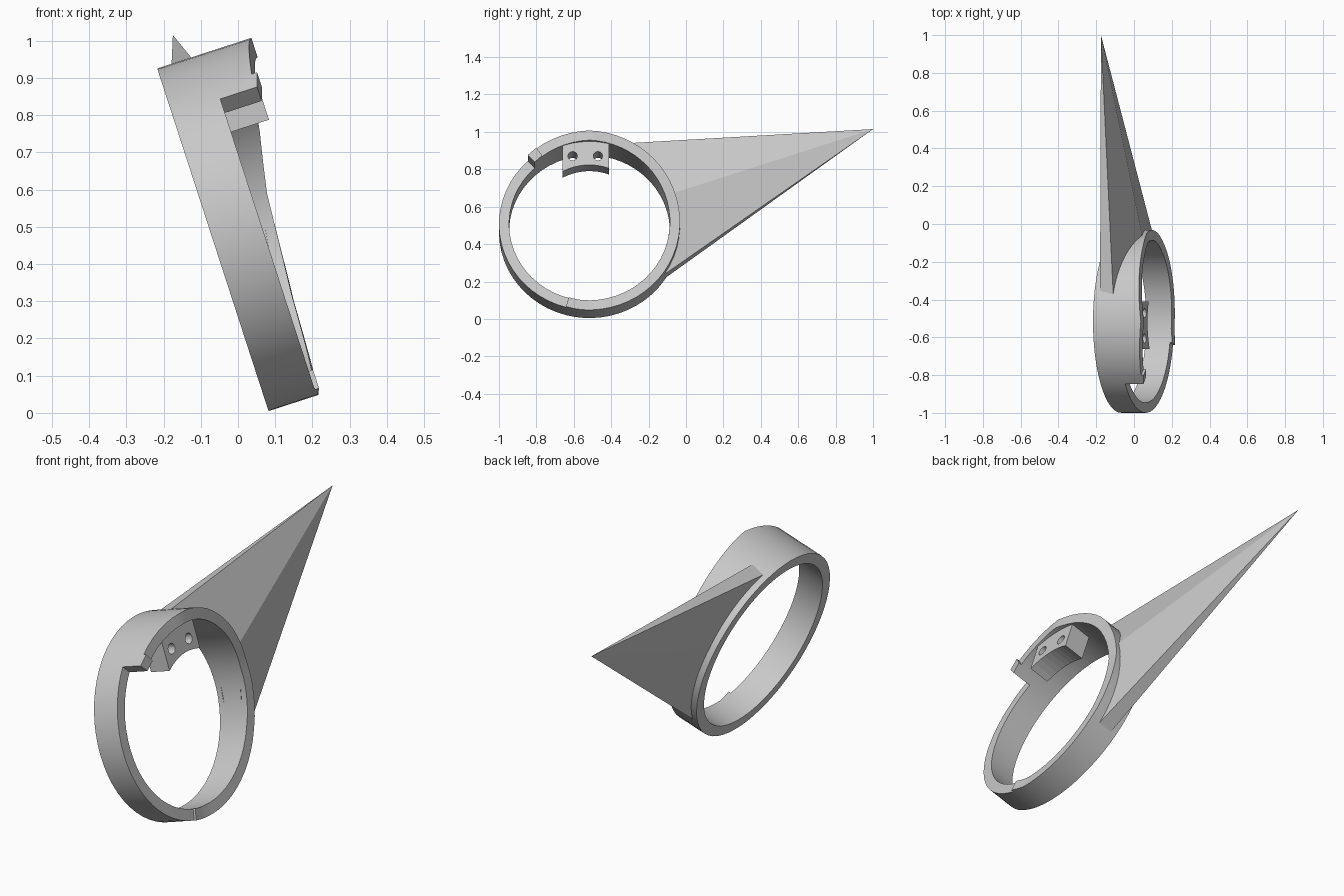
import bpy, bmesh, math
from mathutils import Matrix, Vector

if "Cube" in bpy.data.objects:
    bpy.data.objects.remove(bpy.data.objects["Cube"], do_unlink=True)

OUTER, INNER = 0.484, 0.43
# The ring leans sideways: local x is its axis, local z points to its top
FRAME = Matrix.Translation((-0.0675, -0.516, 0.465)) @ Matrix.Rotation(math.radians(-18), 4, 'Y')

grey = bpy.data.materials.new("plain grey")
grey.use_nodes = True
grey.diffuse_color = (0.58, 0.58, 0.58, 1)
grey.node_tree.nodes["Principled BSDF"].inputs["Base Color"].default_value = (0.58, 0.58, 0.58, 1)


def polar(u, deg, r):
    """Point on the ring: u along the axis, angle from the top towards the back."""
    a = math.radians(deg)
    return Vector((u, r * math.sin(a), r * math.cos(a)))


def finish(name, bm, smooth=False):
    bmesh.ops.recalc_face_normals(bm, faces=bm.faces)
    mesh = bpy.data.meshes.new(name)
    bm.to_mesh(mesh)
    bm.free()
    mesh.materials.append(grey)
    obj = bpy.data.objects.new(name, mesh)
    bpy.context.collection.objects.link(obj)
    obj.matrix_world = FRAME
    if smooth:
        bpy.ops.object.select_all(action='DESELECT')
        obj.select_set(True)
        bpy.context.view_layer.objects.active = obj
        bpy.ops.object.shade_smooth_by_angle(angle=math.radians(25))
    return obj


# Ring: band whose width changes round the circle, with stepped notches
KNOTS = [(-43, 0.24), (-36, 0.252), (-36, 0.237), (0, 0.266), (57, 0.209), (80, 0.177),
         (118, 0.156), (185, 0.139), (195, 0.148), (195, 0.136), (317, 0.136)]
bm = bmesh.new()
sections = []
for (a0, u0), (a1, u1) in zip(KNOTS, KNOTS[1:]):
    steps = max(1, round((a1 - a0) / 6))
    for i in range(steps if a1 > a0 else 1):
        t = i / steps
        sections.append((a0 + (a1 - a0) * t, u0 + (u1 - u0) * t))
sections.append(KNOTS[-1])
loops = [[bm.verts.new(polar(u, a, r)) for u, r in
          ((0, INNER), (0, OUTER), (w, OUTER), (w, INNER))] for a, w in sections]
for one, two in zip(loops, loops[1:] + loops[:1]):
    for k in range(4):
        n = (k + 1) % 4
        bm.faces.new((one[k], one[n], two[n], two[k]))
bmesh.ops.remove_doubles(bm, verts=bm.verts, dist=1e-5)
bmesh.ops.dissolve_degenerate(bm, edges=bm.edges, dist=1e-5)
finish("ring_band", bm, smooth=True)

# Spike: faceted pyramid whose base sits inside the back of the band
bm = bmesh.new()
tip = bm.verts.new(FRAME.inverted() @ Vector((-0.175, 1.0, 1.015)))
base = [bm.verts.new(polar(u, a, OUTER - 0.002)) for u, a in
        ((0.03, 19), (0.03, 70), (0.03, 125), (0.105, 125), (0.17, 70), (0.105, 17))]
for a, b in zip(base, base[1:] + base[:1]):
    bm.faces.new((tip, a, b))
finish("back_spike", bm)

# Mounting block: arched underside, fused to the inside top of the band
V0, V1, ARCH = -0.145, 0.105, 0.298
bm = bmesh.new()
vs = [V0 + (V1 - V0) * i / 8 for i in range(9)]
profile = [(v, math.sqrt(ARCH ** 2 - v * v)) for v in vs]
profile += [(v, math.sqrt((INNER + 0.01) ** 2 - v * v)) for v in reversed(vs)]
face = bm.faces.new([bm.verts.new((0.135, v, w)) for v, w in profile])
moved = bmesh.ops.extrude_face_region(bm, geom=[face])["geom"]
bmesh.ops.translate(bm, vec=(0.108, 0, 0),
                    verts=[g for g in moved if isinstance(g, bmesh.types.BMVert)])
block = finish("mounting_block", bm)

# Two screw holes through the block
bm = bmesh.new()
for v in (-0.09, 0.045):
    bmesh.ops.create_cone(bm, cap_ends=True, segments=20, radius1=0.025, radius2=0.025, depth=0.3,
                          matrix=Matrix.Translation((0.19, v, 0.348)) @ Matrix.Rotation(math.pi / 2, 4, 'Y'))
cutter = finish("screw_hole_cutter", bm)
cutter.hide_render = True
cut = block.modifiers.new("screw holes", 'BOOLEAN')
cut.operation, cut.object, cut.solver = 'DIFFERENCE', cutter, 'EXACT'
bpy.context.view_layer.update()
drilled = bpy.data.meshes.new_from_object(block.evaluated_get(bpy.context.evaluated_depsgraph_get()))
block.modifiers.clear()
block.data = drilled
bpy.data.objects.remove(cutter, do_unlink=True)
